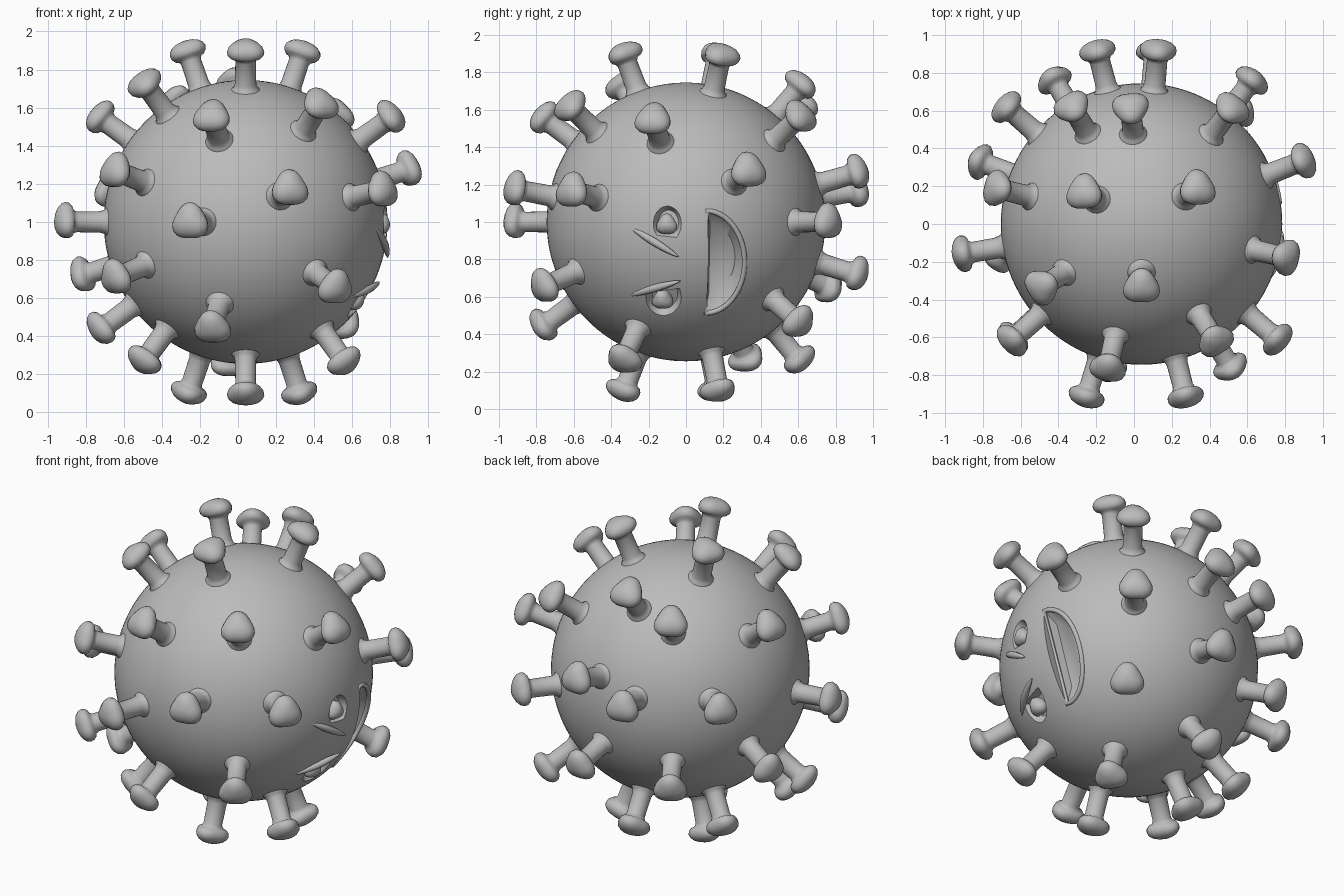
import bpy, bmesh, math
from mathutils import Vector

cube = bpy.data.objects.get("Cube")
if cube:
    bpy.data.objects.remove(cube, do_unlink=True)

CENTRE = Vector((0.04, 0, 1))
RADIUS = 0.745

grey = bpy.data.materials.new("plain grey")
grey.use_nodes = True
grey.diffuse_color = (0.5, 0.5, 0.5, 1)
grey.node_tree.nodes["Principled BSDF"].inputs["Base Color"].default_value = (0.5, 0.5, 0.5, 1)


def finish(name, bm, smooth=True):
    """Turn a bmesh into a named, coloured object."""
    bmesh.ops.recalc_face_normals(bm, faces=bm.faces)
    mesh = bpy.data.meshes.new(name)
    bm.to_mesh(mesh)
    bm.free()
    mesh.materials.append(grey)
    obj = bpy.data.objects.new(name, mesh)
    bpy.context.collection.objects.link(obj)
    if smooth:
        shade(obj)
    return obj


def shade(obj):
    bpy.ops.object.select_all(action='DESELECT')
    obj.select_set(True)
    bpy.context.view_layer.objects.active = obj
    bpy.ops.object.shade_smooth_by_angle(angle=math.radians(50))


def on_face(y, z, radius):
    """Point on the +x side, seen at y and z, moved to a distance from the centre."""
    x = math.sqrt(RADIUS ** 2 - y * y - (z - 1) ** 2)
    return CENTRE + Vector((x, y, z - 1)).normalized() * radius


def skin(bm, rings):
    """Bridge equal rings of points and close both ends."""
    loops = [[bm.verts.new(p) for p in ring] for ring in rings]
    for a, b in zip(loops, loops[1:]):
        for i in range(len(a)):
            j = (i + 1) % len(a)
            bm.faces.new((a[i], a[j], b[j], b[i]))
    bm.faces.new(loops[0][::-1])
    bm.faces.new(loops[-1])


def add_spike(bm, direction, profile, sides=24):
    """Lathe a profile of (distance, radius, triangularity) along a direction."""
    turn = direction.to_track_quat('Z', 'Y')
    rings = []
    for dist, rad, tri in profile:
        ring = []
        for i in range(sides):
            a = math.tau * i / sides
            r = rad * (1 + tri * math.sin(a * 3) * -1)
            ring.append(CENTRE + turn @ Vector((r * math.cos(a), r * math.sin(a), dist)))
        rings.append(ring)
    skin(bm, rings)


def outline(cy, cz, half_y, half_z, start, end, steps=28):
    """Arc of an ellipse in y and z; an open arc is closed by a chord."""
    angles = [math.radians(start + (end - start) * i / steps) for i in range(steps)]
    return [(cy + half_y * math.cos(a), cz + half_z * math.sin(a)) for a in angles]


def pocket_cutter(points, floor, shrink):
    """Tapered plug that cuts a hollow with the given outline."""
    cy = sum(p[0] for p in points) / len(points)
    cz = sum(p[1] for p in points) / len(points)
    inner = [(cy + (y - cy) * shrink, cz + (z - cz) * shrink) for y, z in points]
    bm = bmesh.new()
    skin(bm, [[on_face(y, z, floor) for y, z in inner],
              [on_face(y, z, RADIUS) for y, z in points],
              [on_face(y, z, 0.85) for y, z in points]])
    cutter = finish("cutter", bm, smooth=False)
    cutter.hide_render = True
    return cutter


def tube(name, points, radii, bevel, cyclic=False):
    curve = bpy.data.curves.new(name, 'CURVE')
    curve.dimensions = '3D'
    curve.bevel_depth = bevel
    curve.bevel_resolution = 3
    curve.use_fill_caps = not cyclic
    line = curve.splines.new('POLY')
    line.points.add(len(points) - 1)
    for p, co, r in zip(line.points, points, radii):
        p.co = (*co, 1)
        p.radius = r
    line.use_cyclic_u = cyclic
    line.use_smooth = True
    curve.materials.append(grey)
    bpy.context.collection.objects.link(bpy.data.objects.new(name, curve))


# Round body
bm = bmesh.new()
bmesh.ops.create_uvsphere(bm, u_segments=96, v_segments=64, radius=RADIUS)
bmesh.ops.translate(bm, verts=bm.verts, vec=CENTRE)
body = finish("body", bm, smooth=False)

# Hollows for the mouth and the two eyes
mouth = outline(0.105, 0.785, 0.21, 0.275, -90, 94)
upper_eye = outline(-0.1, 0.99, 0.075, 0.095, -50, 230)
lower_eye = outline(-0.12, 0.6, 0.095, 0.1, 165, 395)
for points, floor, shrink in ((mouth, 0.66, 0.75), (upper_eye, 0.7, 0.75), (lower_eye, 0.7, 0.75)):
    cutter = pocket_cutter(points, floor, shrink)
    mod = body.modifiers.new("hollow", 'BOOLEAN')
    mod.operation = 'DIFFERENCE'
    mod.solver = 'EXACT'
    mod.object = cutter
    bpy.context.view_layer.objects.active = body
    bpy.ops.object.modifier_apply(modifier=mod.name)
    bpy.data.objects.remove(cutter, do_unlink=True)
shade(body)

# Soft lip round the mouth
tube("mouth_lip", [on_face(y, z, RADIUS - 0.004) for y, z in mouth], [1] * len(mouth), 0.014, True)

# Slanted brows, lifted at their inner ends
for name, start, end in (("upper_brow", (-0.3, 0.97), (-0.04, 0.82)),
                         ("lower_brow", (-0.31, 0.6), (-0.03, 0.695))):
    pts, radii = [], []
    for i in range(13):
        t = i / 12
        y, z = (a + (b - a) * t for a, b in zip(start, end))
        pts.append(on_face(y, z, RADIUS - 0.01 + 0.035 * t))
        radii.append(0.15 + math.sin(math.pi * t) ** 0.7)
    tube(name, pts, radii, 0.018)

# Pupils inside the eye hollows
bm = bmesh.new()
for y, z in ((-0.105, 0.985), (-0.13, 0.57)):
    add_spike(bm, on_face(y, z, 1) - CENTRE,
              [(0.66, 0.04, 0), (0.7, 0.05, 0.1), (0.73, 0.055, 0.1),
               (0.75, 0.042, 0.1), (0.762, 0.02, 0.05), (0.765, 0.004, 0)])
finish("pupils", bm)

# Spike directions, from the body's centre, in hundredths
SPIKES = [
    (-31, 17, 91), (30, 19, 90), (0, -34, 92), (-54, -34, 74), (-77, 19, 55),
    (78, -18, 56), (-18, -77, 56), (40, -63, 63), (-38, 64, 65), (-6, 64, 76),
    (50, 64, 59), (-69, -62, 27), (-74, 64, 17), (-88, 34, -29), (-96, -16, 0),
    (-24, 94, 17), (9, 94, 27), (-48, 79, -36), (60, 78, 0), (7, 94, -29),
    (54, 63, -56), (-9, 62, -76), (-54, 33, -74), (-55, -33, -75), (53, -34, -75),
    (-31, 17, -93), (0, -34, -93), (29, 18, -92), (-78, -17, -58), (-70, -62, -30),
    (48, -77, -35), (-18, -78, -57), (-30, -94, 0), (24, -94, 18), (73, -62, 17),
    (87, 34, 28),
]
# Flared foot, plain stem and rounded three-sided head
PROFILE = [
    (0.7, 0.085, 0), (0.74, 0.075, 0), (0.752, 0.063, 0), (0.775, 0.056, 0),
    (0.9, 0.054, 0), (0.918, 0.062, 0.02), (0.925, 0.08, 0.06), (0.94, 0.092, 0.09),
    (0.96, 0.095, 0.1), (0.98, 0.088, 0.1), (0.998, 0.07, 0.1),
    (1.01, 0.045, 0.08), (1.016, 0.02, 0.04), (1.017, 0.003, 0),
]
bm = bmesh.new()
for spike in SPIKES:
    add_spike(bm, Vector(spike).normalized(), PROFILE)
finish("spikes", bm)
